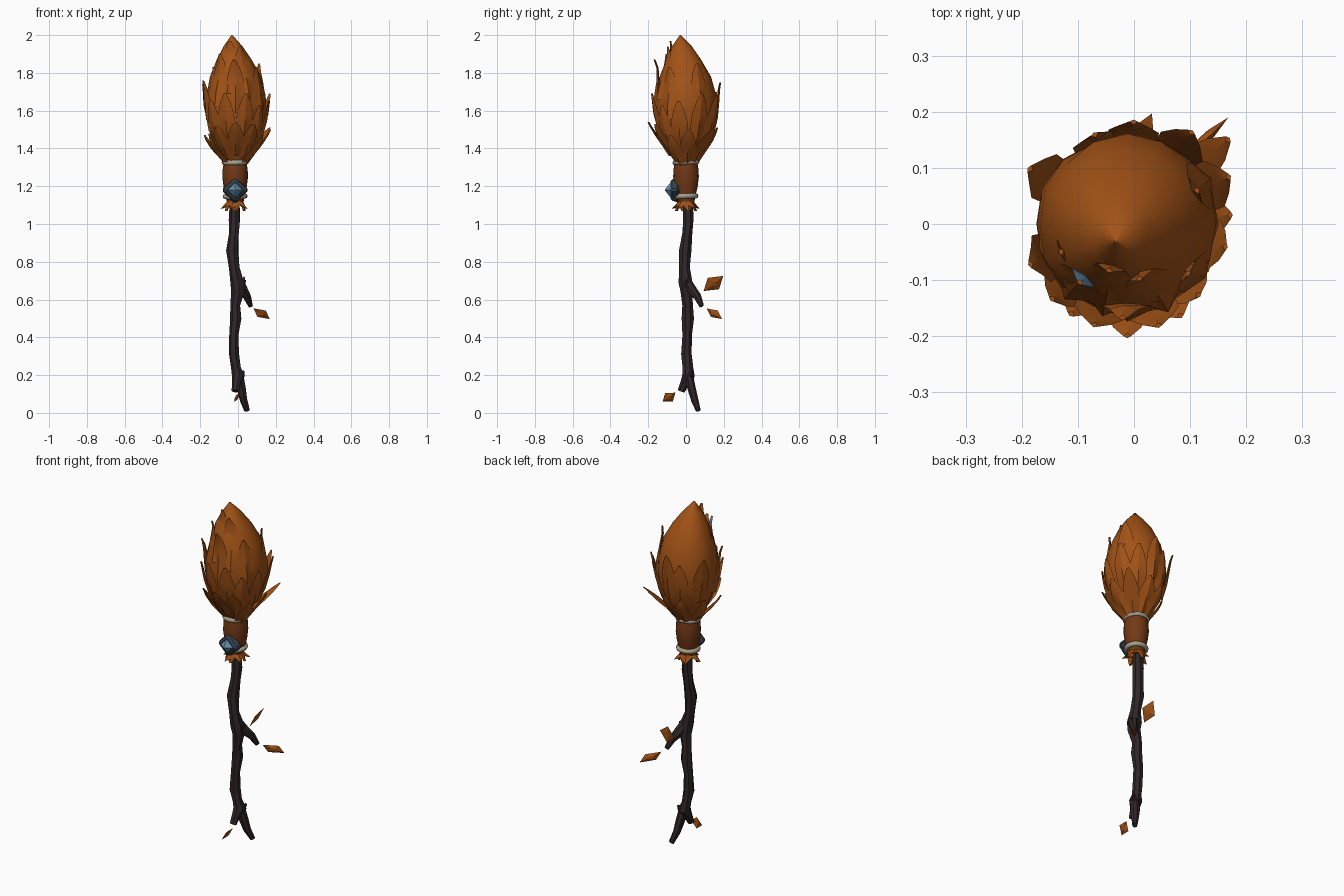
import bpy, bmesh, math, random
from mathutils import Vector

random.seed(4)
cube = bpy.data.objects.get("Cube")
if cube:
    bpy.data.objects.remove(cube)


def material(name, rgb):
    m = bpy.data.materials.new(name)
    m.use_nodes = True
    m.diffuse_color = (*rgb, 1)
    m.node_tree.nodes["Principled BSDF"].inputs["Base Color"].default_value = (*rgb, 1)
    return m


LEAF = material("autumn_orange", (0.36, 0.085, 0.008))
WRAP = material("leather_brown", (0.17, 0.04, 0.008))
BARK = material("dark_bark", (0.03, 0.019, 0.02))
CORD = material("pale_cord", (0.4, 0.35, 0.25))
SLATE = material("slate", (0.04, 0.058, 0.08))
BLUE = material("blue_crystal", (0.13, 0.27, 0.42))


def finish(obj, mats, angle=35):
    for m in mats:
        obj.data.materials.append(m)
    bpy.ops.object.select_all(action="DESELECT")
    obj.select_set(True)
    bpy.context.view_layer.objects.active = obj
    if angle:
        bpy.ops.object.shade_smooth_by_angle(angle=math.radians(angle))
    return obj


def loft(name, rings, mats, angle=35, inner_tip=False):
    """Skin a stack of equal rings and cap both ends."""
    bm = bmesh.new()
    rows = [[bm.verts.new(p) for p in ring] for ring in rings]
    n = len(rows[0])
    for a, b in zip(rows, rows[1:]):
        for i in range(n):
            f = bm.faces.new((a[i], a[(i + 1) % n], b[(i + 1) % n], b[i]))
            if inner_tip and b is rows[-1] and i >= n // 2:
                f.material_index = 1
    bm.faces.new(rows[0][::-1])
    bm.faces.new(rows[-1])
    bmesh.ops.recalc_face_normals(bm, faces=bm.faces)
    mesh = bpy.data.meshes.new(name)
    bm.to_mesh(mesh)
    bm.free()
    obj = bpy.data.objects.new(name, mesh)
    bpy.context.collection.objects.link(obj)
    return finish(obj, mats, angle)


def circle(c, r, n, u=Vector((1, 0, 0)), v=Vector((0, 1, 0)), jitter=0):
    c = Vector(c)
    return [c + (u * math.cos(math.tau * i / n) + v * math.sin(math.tau * i / n))
            * r * (1 + random.uniform(-jitter, jitter)) for i in range(n)]


def branch(name, path, sides=7, jitter=0.12):
    """Knotty tube through (x, y, z, radius) points."""
    pts = [Vector(p[:3]) for p in path]
    rings = []
    for i, p in enumerate(path):
        t = (pts[min(i + 1, len(pts) - 1)] - pts[max(i - 1, 0)]).normalized()
        u = Vector((0, 1, 0)).cross(t).normalized()
        rings.append(circle(pts[i], p[3], sides, u, t.cross(u), jitter))
    return loft(name, rings, [BARK], 30)


# Wooden shaft with forked foot and side twig
branch("shaft", [(-.015, .01, 1.16, .028), (-.017, .012, 1.02, .03), (-.022, .005, .95, .027),
                 (-.03, -.005, .86, .032), (-.02, -.007, .77, .028), (-.005, -.003, .69, .037),
                 (0, .002, .64, .035), (-.013, .01, .57, .027), (-.01, .01, .5, .032),
                 (-.02, .008, .41, .026), (-.02, .004, .31, .029), (-.008, .01, .24, .026),
                 (.002, .012, .2, .035), (-.008, -.008, .16, .025), (-.013, -.026, .115, .02)])
branch("foot_fork", [(.002, .012, .21, .026), (.018, .03, .13, .024),
                     (.03, .045, .07, .021), (.05, .065, .012, .015)])
branch("side_twig", [(-.005, -.003, .71, .026), (.025, .025, .655, .027),
                     (.05, .06, .615, .02), (.068, .083, .565, .012)])
branch("upper_knot", [(0, 0, .65, .02), (.022, .003, .68, .018), (.036, .004, .705, .006)])
branch("lower_knot", [(0, .01, .18, .02), (.02, .024, .208, .016), (.03, .034, .222, .006)])

# Leather collar and cord bands
AXIS = (-.015, 0)
COLLAR = [(1.12, .045), (1.16, .053), (1.2, .062), (1.25, .068), (1.29, .066), (1.34, .058)]
loft("collar", [circle((*AXIS, z), r, 16) for z, r in COLLAR], [WRAP])
for name, z, r in (("upper_cord", 1.327, .058), ("lower_cord", 1.147, .052)):
    bpy.ops.mesh.primitive_torus_add(location=(*AXIS, z), major_radius=r, minor_radius=.014,
                                     major_segments=20, minor_segments=8,
                                     rotation=(.04, -.03, 0))
    bpy.context.object.name = name
    finish(bpy.context.object, [CORD], 60)

# Ragged skirt under the collar
points = 10
flare = []
for i in range(points):
    a = math.tau * (i + .1) / points
    r, z = ((.045, 1.105), (.078, 1.08))[i % 2]
    flare.append(Vector((AXIS[0] + r * math.cos(a), AXIS[1] + r * math.sin(a), z)))
inside = [Vector((AXIS[0] + (p.x - AXIS[0]) * .75, p.y * .75, p.z + .004)) for p in flare]
loft("skirt", [circle((*AXIS, 1.15), .045, points), circle((*AXIS, 1.12), .042, points),
               flare, inside, circle((*AXIS, 1.11), .03, points)], [LEAF], 0)
for k, a in enumerate((15, 95, 200, 270)):
    d = Vector((math.cos(math.radians(a)), math.sin(math.radians(a)), 0))
    s = Vector((-d.y, d.x, 0))
    rings = []
    for r, z, w in ((.03, 1.14, .03), (.042, 1.1, .026), (.05, 1.07, .008)):
        c = Vector((*AXIS, z)) + d * r
        rings.append([c - s * w, c + d * .008, c + s * w, c - d * .008])
    loft(f"skirt_flap_{k}", rings, [LEAF], 0)

# Diamond brooch
for name, mat, r1, r2, depth, y in (("brooch_frame", SLATE, .076, .06, .045, -.06),
                                    ("brooch_crystal", BLUE, .042, .005, .03, -.095)):
    bpy.ops.mesh.primitive_cone_add(vertices=4, radius1=r1, radius2=r2, depth=depth,
                                    location=(AXIS[0], y, 1.18), rotation=(math.pi / 2, 0, 0))
    gem = bpy.context.object
    gem.name = name
    if mat == SLATE:
        bevel = gem.modifiers.new("Bevel", "BEVEL")
        bevel.width, bevel.segments = .01, 1
    finish(gem, [mat], 0)

# Leafy head core
CORE = [(1.32, .05), (1.37, .082), (1.45, .125), (1.52, .148), (1.6, .16), (1.68, .157),
        (1.78, .135), (1.87, .095), (1.94, .052), (2.0, .003)]


def centre(z):
    k = max(0, (z - 1.7) / .3) ** 1.5
    return Vector((-.012 - .02 * k, -.03 * k, z))


def core_radius(z):
    for (za, ra), (zb, rb) in zip(CORE, CORE[1:]):
        if z <= zb:
            return ra + (rb - ra) * (z - za) / (zb - za)
    return 0


loft("head_core", [circle(centre(z), r, 16, jitter=.03) for z, r in CORE], [LEAF], 50)


def leaf(name, azimuth, base, tip, tip_r, width, crystal=False):
    """Ridged leaf hugging the core, its tip leaning outwards."""
    a = math.radians(azimuth)
    d, s = Vector((math.cos(a), math.sin(a), 0)), Vector((-math.sin(a), math.cos(a), 0))
    rings = []
    for t, w in ((0, .6), (.3, .95), (.6, 1), (.85, .6), (1, .16)):
        z = base + (tip - base) * t
        r = core_radius(z) * (1 - t ** 2) + tip_r * t ** 2 + .006 * (1 - t)
        c = centre(z) + d * r
        thick = .016 - .01 * t
        side = s * width * w
        back = d * (.012 * (1 - t))
        rings.append([c - side - back, c + d * thick * .6, c + side - back, c - d * thick])
    loft(name, rings, [LEAF, BLUE], 25, crystal)


# Leaf tiers: base drop, half width, then (azimuth, tip height, tip radius)
TIERS = {
    "low": (.18, .042, [(40, 1.51, .235), (78, 1.51, .17), (5, 1.5, .185), (330, 1.47, .165),
                        (300, 1.53, .19), (270, 1.54, .2), (238, 1.52, .19), (203, 1.47, .18),
                        (110, 1.49, .155), (160, 1.48, .15)]),
    "middle": (.27, .045, [(25, 1.69, .2), (347, 1.65, .18), (315, 1.63, .18), (287, 1.69, .19),
                           (252, 1.69, .19), (225, 1.66, .19), (202, 1.76, .185),
                           (150, 1.74, .2), (110, 1.7, .17), (86, 1.75, .185), (55, 1.68, .2)]),
    "upper": (.28, .045, [(28, 1.85, .15), (270, 1.87, .155), (325, 1.83, .14), (230, 1.9, .115),
                          (200, 1.83, .12), (295, 1.94, .085), (255, 1.97, .06)]),
}
for tier, (drop, width, leaves) in TIERS.items():
    for k, (az, tip, tip_r) in enumerate(leaves):
        leaf(f"{tier}_leaf_{k}", az, tip - drop, tip, tip_r, width,
             tier == "upper" and az == 230)

# Loose drifting leaves: centre, long half axis, short half axis
DRIFT = [((.125, .15, .525), (.043, .04, -.028), (.022, .018, .017)),
         ((.02, .145, .685), (.012, .052, .04), (-.018, .03, -.03)),
         ((-.006, -.09, .083), (.012, .034, .024), (-.014, .02, -.022))]
for k, (c, u, v) in enumerate(DRIFT):
    c, u, v = Vector(c), Vector(u), Vector(v)
    n = u.cross(v).normalized() * .008
    rim = [c + u, c + v, c - u, c - v]
    loft(f"drifting_leaf_{k}", [[c + (p - c) * .3 + n for p in rim], rim,
                                [c + (p - c) * .3 - n for p in rim]], [LEAF], 0)
